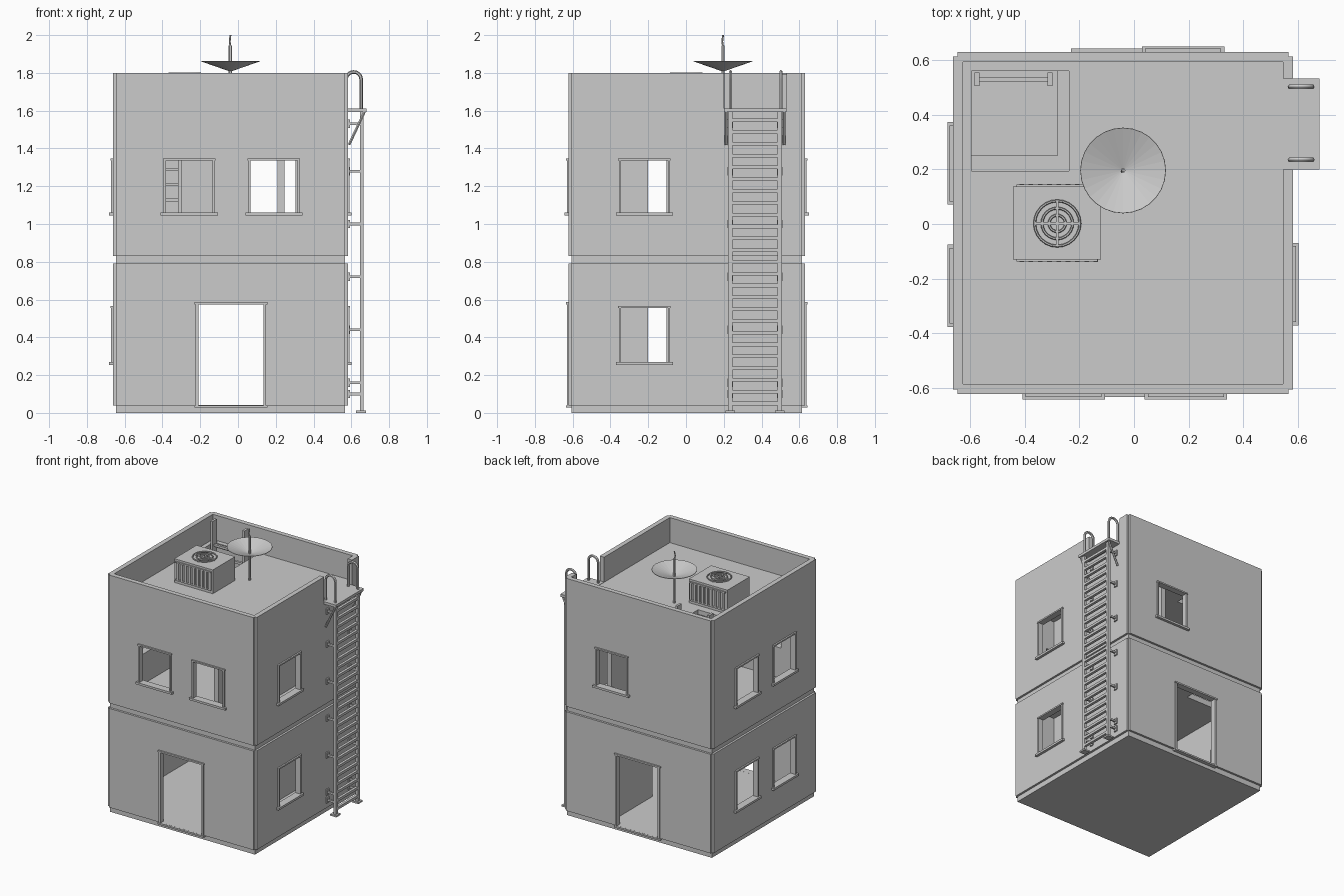
import bpy, bmesh, math
from mathutils import Vector, Matrix

if "Cube" in bpy.data.objects:
    bpy.data.objects.remove(bpy.data.objects["Cube"])

grey = bpy.data.materials.new("plain grey")
grey.diffuse_color = (0.6, 0.6, 0.6, 1)
grey.use_nodes = True
grey.node_tree.nodes["Principled BSDF"].inputs["Base Color"].default_value = grey.diffuse_color

# outer wall planes, wall thickness
X0, X1, Y0, Y1, T = -0.663, 0.582, -0.622, 0.63, 0.036


def finish(name, bm):
    bmesh.ops.recalc_face_normals(bm, faces=bm.faces)
    me = bpy.data.meshes.new(name)
    bm.to_mesh(me)
    bm.free()
    me.materials.append(grey)
    ob = bpy.data.objects.new(name, me)
    bpy.context.collection.objects.link(ob)
    return ob


def boxes(name, spans):
    """One object from boxes given as (x0, x1, y0, y1, z0, z1)."""
    bm = bmesh.new()
    for a, b, c, d, e, f in spans:
        m = Matrix.Translation(((a + b) / 2, (c + d) / 2, (e + f) / 2)) @ Matrix.Diagonal((b - a, d - c, f - e, 1))
        bmesh.ops.create_cube(bm, size=1, matrix=m)
    return finish(name, bm)


def tube(name, paths, r, cyclic=False):
    cu = bpy.data.curves.new(name, 'CURVE')
    cu.dimensions = '3D'
    cu.bevel_depth = r
    cu.bevel_resolution = 1
    cu.use_fill_caps = True
    for pts in paths:
        sp = cu.splines.new('POLY')
        sp.points.add(len(pts) - 1)
        for p, q in zip(sp.points, pts):
            p.co = (*q, 1)
        sp.use_cyclic_u = cyclic
    ob = bpy.data.objects.new(name, cu)
    bpy.context.collection.objects.link(ob)
    cu.materials.append(grey)
    bpy.ops.object.select_all(action='DESELECT')
    bpy.context.view_layer.objects.active = ob
    ob.select_set(True)
    bpy.ops.object.convert(target='MESH')
    bpy.ops.object.shade_smooth_by_angle()


def cut(ob, spans):
    cutter = boxes("cutter", spans)
    cutter.hide_render = True
    mod = ob.modifiers.new("cut", 'BOOLEAN')
    mod.operation = 'DIFFERENCE'
    mod.solver = 'EXACT'
    mod.object = cutter
    bpy.context.view_layer.objects.active = ob
    bpy.ops.object.modifier_apply(modifier=mod.name)
    bpy.data.objects.remove(cutter)


def notched_prism(name, z0, z1, n=0.016):
    """Block with a small square notch down each corner."""
    pts = [(X0 + n, Y0), (X1 - n, Y0), (X1 - n, Y0 + n), (X1, Y0 + n), (X1, Y1 - n), (X1 - n, Y1 - n),
           (X1 - n, Y1), (X0 + n, Y1), (X0 + n, Y1 - n), (X0, Y1 - n), (X0, Y0 + n), (X0 + n, Y0 + n)]
    bm = bmesh.new()
    f = bm.faces.new([bm.verts.new((x, y, z0)) for x, y in pts])
    ext = bmesh.ops.extrude_face_region(bm, geom=[f])
    bmesh.ops.translate(bm, vec=(0, 0, z1 - z0), verts=[v for v in ext['geom'] if isinstance(v, bmesh.types.BMVert)])
    return finish(name, bm)


def span(side, u0, u1, d0, d1, z0, z1):
    """Box on a wall: u along the wall, d outward from its face."""
    if side == 'front':
        return (u0, u1, Y0 - d1, Y0 - d0, z0, z1)
    if side == 'back':
        return (u0, u1, Y1 + d0, Y1 + d1, z0, z1)
    if side == 'left':
        return (X0 - d1, X0 - d0, u0, u1, z0, z1)
    return (X1 + d0, X1 + d1, u0, u1, z0, z1)


# window and door openings
LOW, UP = (0.27, 0.555), (1.06, 1.335)
windows = [('front', -0.385, *UP), ('front', 0.063, *UP), ('back', 0.053, *UP)]
for z in (LOW, UP):
    windows += [('left', -0.353, *z), ('left', 0.095, *z), ('right', -0.347, *z)]
holes = {0: [], 1: []}
for i, (side, u, z0, z1) in enumerate(windows):
    v = u + 0.254
    holes[int(z0 > 0.8)].append(span(side, u, v, -0.06, 0.05, z0, z1))
    boxes(f"window_trim_{i}", [
        span(side, u - 0.024, v + 0.024, -0.03, 0.02, z0 - 0.016, z0),
        span(side, u - 0.012, v + 0.012, -0.03, 0.012, z1, z1 + 0.011),
        span(side, u - 0.009, u + 0.003, -0.03, 0.009, z0, z1),
        span(side, v - 0.003, v + 0.009, -0.03, 0.009, z0, z1)])
for side in ('front', 'back'):
    holes[0].append(span(side, -0.213, 0.138, -0.06, 0.05, 0.0405, 0.575))
    boxes(side + "_door_trim", [
        span(side, -0.23, 0.155, -0.03, 0.012, 0.028, 0.04),
        span(side, -0.23, 0.155, -0.03, 0.012, 0.575, 0.587),
        span(side, -0.224, -0.21, -0.03, 0.008, 0.04, 0.575),
        span(side, 0.135, 0.149, -0.03, 0.008, 0.04, 0.575)])

# plinth, storeys, recessed band, parapet
inner = (X0 + T, X1 - T, Y0 + T, Y1 - T)
inset = (X0 + 0.016, X1 - 0.016, Y0 + 0.016, Y1 - 0.016)
boxes("plinth", [(*inset, 0, 0.04)])
for i, (name, z0, z1) in enumerate((("ground_storey", 0.04, 0.79), ("upper_storey", 0.83, 1.6))):
    ob = notched_prism(name, z0, z1)
    cut(ob, [(*inner, z0 - 0.05, z1 + 0.05)])
    cut(ob, holes[i])
band = boxes("floor_band", [(*inset, 0.788, 0.832)])
cut(band, [(-0.595, -0.28, 0.25, 0.56, 0.7, 0.9)])
parapet = notched_prism("parapet", 1.6, 1.8)
cut(parapet, [(*inner, 1.5, 1.9)])
cut(parapet, [(0.5, 0.7, 0.2, 0.533, 1.61, 1.9)])
roof = boxes("roof_slab", [(X0 + 0.03, X1 - 0.03, Y0 + 0.03, Y1 - 0.03, 1.575, 1.61)])
cut(roof, [(-0.595, -0.238, 0.195, 0.56, 1.5, 1.7)])

# inner partitions with a doorway
for name, z0, z1 in (("ground", 0.04, 0.79), ("upper", 0.83, 1.58)):
    boxes(name + "_partition", [(0.21, 0.245, Y0 + T, -0.2, z0, z1), (0.21, 0.245, 0.1, Y1 - T, z0, z1),
                                (0.21, 0.245, -0.2, 0.1, z0 + 0.56, z1)])

# inner ladder rising through the roof hatch
boxes("inner_ladder", [(x - 0.009, x + 0.009, 0.505, 0.555, 0.83, 1.795) for x in (-0.575, -0.308)] +
      [(-0.575, -0.308, 0.521, 0.539, 0.88 + i * 0.08, 0.897 + i * 0.08) for i in range(10)])

# outside ladder
rails = (0.234, 0.497)
spans = [(0.645, 0.665, 0.24, 0.49, 0.04 + i * 0.0625, 0.059 + i * 0.0625) for i in range(25)]
for y in rails:
    spans += [(0.645, 0.665, y - 0.012, y + 0.012, 0, 1.595), (0.625, 0.678, y - 0.025, y + 0.025, 0, 0.012)]
boxes("outer_ladder", spans)
spans = []
for y in rails:
    for z in (0.1, 0.16, 0.44, 0.72, 1.0, 1.28, 1.53):
        spans += [(0.58, 0.65, y - 0.007, y + 0.007, z - 0.007, z + 0.007),
                  (0.58, 0.592, y - 0.014, y + 0.014, z - 0.022, z + 0.022)]
boxes("ladder_brackets", spans)
boxes("ladder_platform", [(0.546, 0.68, 0.2, 0.533, 1.592, 1.612)])
tube("platform_braces", [[(0.67, y, 1.595), (0.588, y, 1.42)] for y in (0.212, 0.519)], 0.008)

# arched hand rails
arch = [(0.612 - 0.04 * math.cos(a), 1.765 + 0.04 * math.sin(a)) for a in [math.pi * i / 10 for i in range(11)]]
arch = [(0.572, 1.61)] + arch + [(0.652, 1.61)]
tube("hand_rails", [[(x, y, z) for x, z in arch] for y in (0.235, 0.502)], 0.0095)

# rooftop cooling unit: case, side slats, fan guard
boxes("cooling_unit", [(-0.443, -0.12, -0.13, 0.137, 1.605, 1.79)])
boxes("cooling_slats", [(-0.42 + i * 0.034, -0.403 + i * 0.034, y, y + 0.01, 1.64, 1.765)
                        for i in range(9) for y in (-0.139, 0.136)] +
      [(-0.43, -0.133, y, y + 0.008, z, z + 0.01) for y in (-0.138, 0.137) for z in (1.63, 1.765)])
cx, cy = -0.281, 0.002
tube("fan_guard", [[(cx + r * math.cos(math.tau * i / 24), cy + r * math.sin(math.tau * i / 24), 1.798)
                    for i in range(24)] for r in (0.083, 0.056, 0.03)], 0.005, True)
boxes("fan_cross", [(cx - 0.083, cx + 0.083, cy - 0.005, cy + 0.005, 1.79, 1.803),
                    (cx - 0.005, cx + 0.005, cy - 0.083, cy + 0.083, 1.79, 1.803)])

# dish antenna with mast
bm = bmesh.new()
bmesh.ops.create_cone(bm, segments=28, radius1=0.006, radius2=0.156, depth=0.052, cap_ends=False,
                      matrix=Matrix.Translation((-0.04, 0.196, 1.838)))
dish = finish("dish", bm)
dish.modifiers.new("thickness", 'SOLIDIFY').thickness = 0.003
tube("dish_mast", [[(-0.04, 0.196, 1.605), (-0.04, 0.196, 1.945)]], 0.009)
tube("dish_feed", [[(-0.04, 0.196, 1.94), (-0.044, 0.192, 1.965), (-0.04, 0.196, 2.0)]], 0.005)
